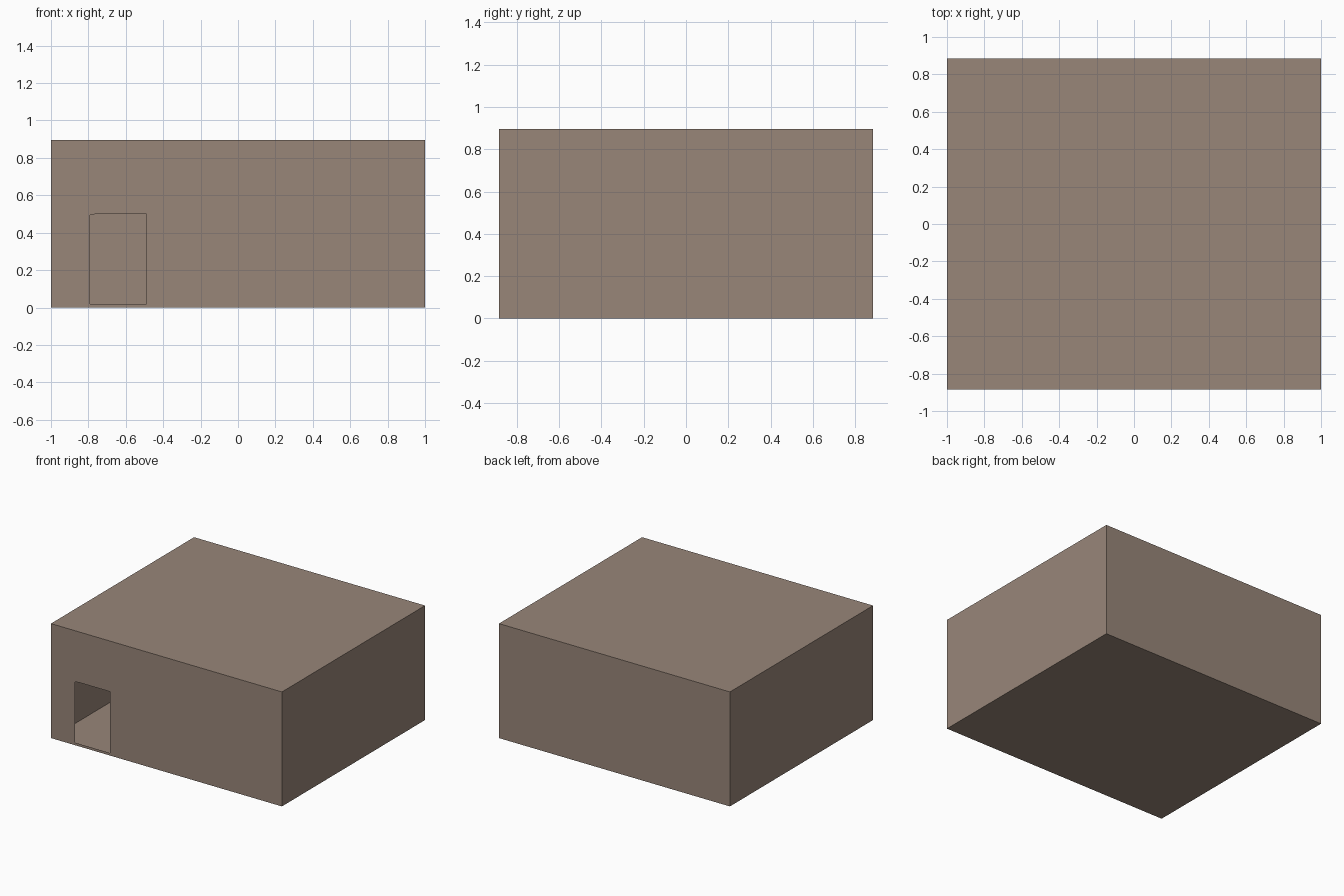
import bpy, bmesh

if "Cube" in bpy.data.objects:
    bpy.data.objects.remove(bpy.data.objects["Cube"])

# Overall half sizes and height of the room shell
HX, HY, H = 1.0, 0.885, 0.896

clay = bpy.data.materials.new("warm_brown")
clay.diffuse_color = (0.314, 0.238, 0.191, 1.0)
clay.use_nodes = True
clay.node_tree.nodes["Principled BSDF"].inputs["Base Color"].default_value = clay.diffuse_color


def sheet(bm, points):
    """Add one flat face from its corner points."""
    bm.faces.new([bm.verts.new(p) for p in points])


def make_object(name, bm):
    bmesh.ops.remove_doubles(bm, verts=bm.verts, dist=1e-5)
    mesh = bpy.data.meshes.new(name)
    bm.to_mesh(mesh)
    bm.free()
    mesh.materials.append(clay)
    obj = bpy.data.objects.new(name, mesh)
    bpy.context.collection.objects.link(obj)
    return obj


# Room shell: thin floor, roof, side walls and back wall (front left open)
bm = bmesh.new()
bmesh.ops.create_cube(bm, size=1.0)
bmesh.ops.scale(bm, verts=bm.verts, vec=(2 * HX, 2 * HY, H))
bmesh.ops.translate(bm, verts=bm.verts, vec=(0, 0, H / 2))
front = [f for f in bm.faces if f.normal.y < -0.5]
bmesh.ops.delete(bm, geom=front, context='FACES_ONLY')
make_object("room_shell", bm)

# Front wall: flat panels framing the doorway, whose top left corner is nicked
L, R, SILL, TOP, NICK = -0.79, -0.49, 0.02, 0.50, 0.495
outer = [(-HX, 0), (HX, 0), (HX, H), (-HX, H)]
door = [(L, SILL), (R, SILL), (R, TOP), (L + 0.03, TOP), (L, NICK)]
panels = [
    [outer[0], outer[1], door[1], door[0]],           # below
    [outer[1], outer[2], door[2], door[1]],           # right
    [outer[2], outer[3], door[4], door[3], door[2]],  # above
    [outer[3], outer[0], door[0], door[4]],           # left
]
bm = bmesh.new()
for panel in panels:
    sheet(bm, [(x, -HY, z) for x, z in panel])
make_object("front_wall", bm)
